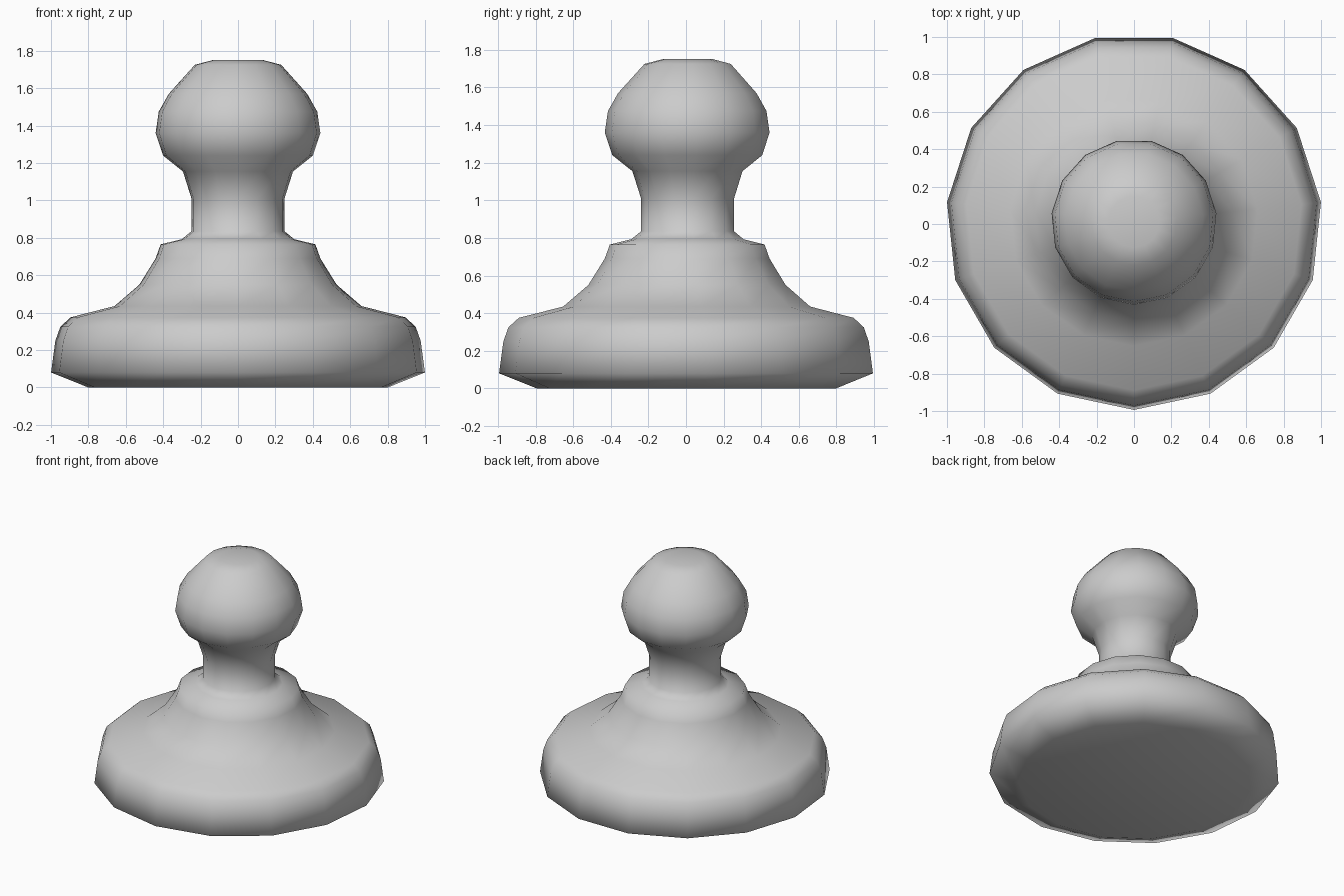
import bpy, bmesh
from math import cos, sin, radians

if "Cube" in bpy.data.objects:
    bpy.data.objects.remove(bpy.data.objects["Cube"])

SIDES = 15
CENTRE_Y = 0.011  # an odd-sided ring needs a small shift to sit centred in depth


def lathe(name, profile):
    """Turn a (radius, height) profile into a smooth 15-sided solid."""
    bm = bmesh.new()
    rings = []
    for r, z in profile:
        rings.append([bm.verts.new((r * cos(radians(-90 + 360 / SIDES * i)),
                                    CENTRE_Y + r * sin(radians(-90 + 360 / SIDES * i)), z))
                      for i in range(SIDES)])
    for a, b in zip(rings, rings[1:]):
        for i in range(SIDES):
            j = (i + 1) % SIDES
            bm.faces.new((a[i], a[j], b[j], b[i]))
    bm.faces.new(rings[0][::-1])
    bm.faces.new(rings[-1])
    bmesh.ops.recalc_face_normals(bm, faces=bm.faces)
    for f in bm.faces:
        f.smooth = True
    mesh = bpy.data.meshes.new(name)
    bm.to_mesh(mesh)
    bm.free()
    obj = bpy.data.objects.new(name, mesh)
    bpy.context.collection.objects.link(obj)
    return obj


# Foot, flared skirt, collar, neck and ball head in one turned piece
lathe("pawn_body", [
    (0.805, 0.0), (1.005, 0.08), (0.982, 0.25), (0.955, 0.325), (0.90, 0.375),
    (0.664, 0.435), (0.53, 0.55), (0.443, 0.69), (0.416, 0.765),
    (0.302, 0.793), (0.25, 0.835),
    (0.25, 1.01), (0.296, 1.155), (0.403, 1.24), (0.443, 1.36),
    (0.426, 1.475), (0.372, 1.57), (0.232, 1.725), (0.137, 1.75)])
